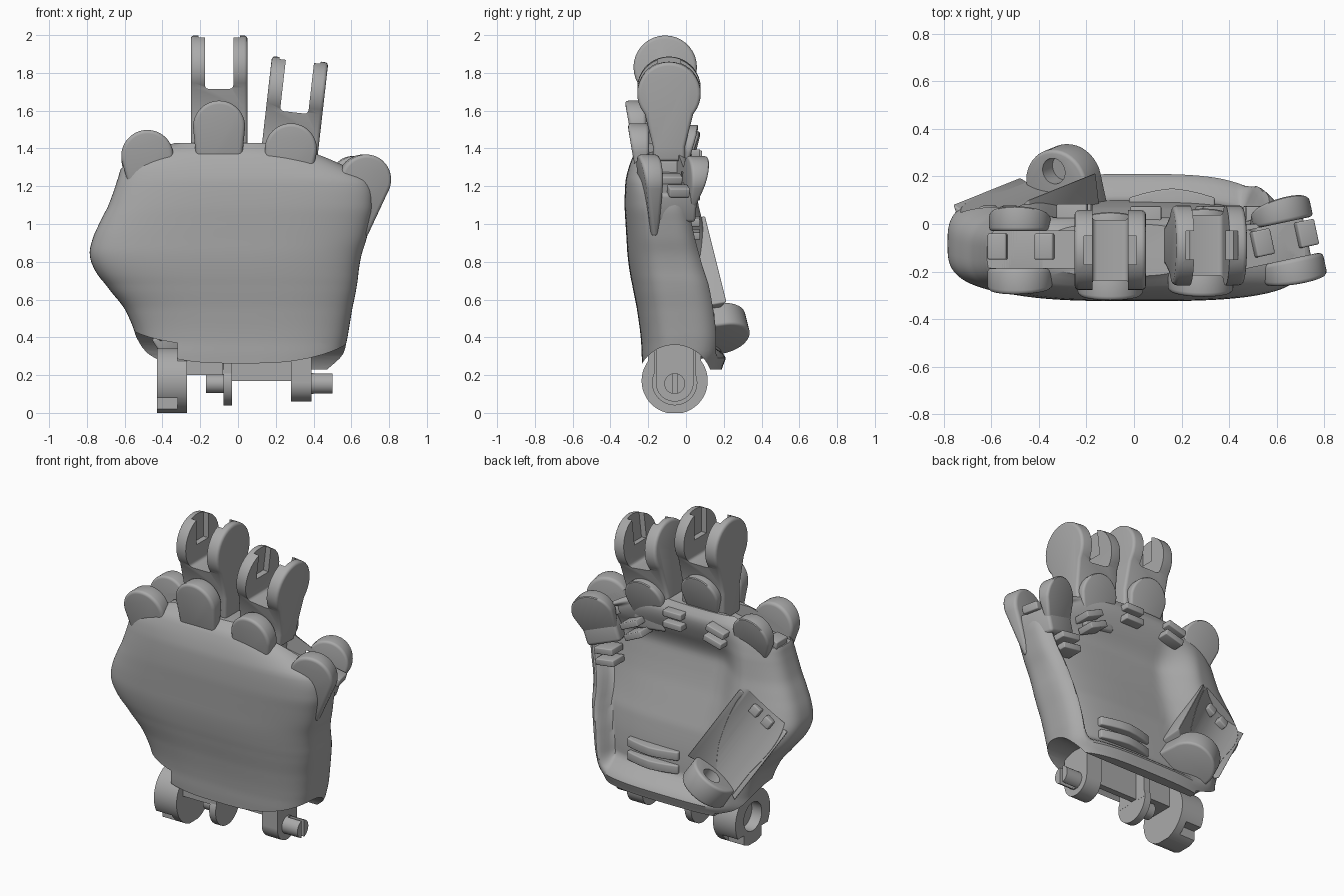
import bpy, bmesh, math
from mathutils import Matrix, Vector

cube = bpy.data.objects.get("Cube")
if cube:
    bpy.data.objects.remove(cube)

grey = bpy.data.materials.new("matte_grey")
grey.use_nodes = True
COLOUR = (0.4, 0.4, 0.4, 1)
grey.diffuse_color = COLOUR
grey.node_tree.nodes["Principled BSDF"].inputs["Base Color"].default_value = COLOUR
TURN = {"x": Matrix.Rotation(math.pi / 2, 4, "Y"), "z": Matrix()}


def finish(name, bm, matrix, bevel=0):
    bmesh.ops.recalc_face_normals(bm, faces=bm.faces)
    me = bpy.data.meshes.new(name)
    bm.to_mesh(me)
    bm.free()
    me.transform(matrix)
    me.materials.append(grey)
    ob = bpy.data.objects.new(name, me)
    bpy.context.collection.objects.link(ob)
    if bevel:
        mod = ob.modifiers.new("round", "BEVEL")
        mod.width, mod.segments, mod.limit_method = bevel, 3, "ANGLE"
        mod.angle_limit = math.radians(40)
    return ob


def box(name, lo, hi, matrix=Matrix(), bevel=0):
    bm = bmesh.new()
    bmesh.ops.create_cube(bm, size=1)
    lo, hi = Vector(lo), Vector(hi)
    bm.transform(Matrix.Translation((lo + hi) / 2) @ Matrix.Diagonal(hi - lo).to_4x4())
    return finish(name, bm, matrix, bevel)


def rod(name, axis, centre, radius, length, matrix=Matrix()):
    bm = bmesh.new()
    bmesh.ops.create_cone(bm, cap_ends=True, segments=48, radius1=radius,
                          radius2=radius, depth=length)
    bm.transform(Matrix.Translation(centre) @ TURN[axis])
    return finish(name, bm, matrix)


def loft(name, loops, matrix=Matrix(), bevel=0):
    bm = bmesh.new()
    rings = [[bm.verts.new(p) for p in loop] for loop in loops]
    for a, b in zip(rings, rings[1:]):
        for i in range(len(a)):
            j = (i + 1) % len(a)
            bm.faces.new((a[i], a[j], b[j], b[i]))
    bm.faces.new(rings[0])
    bm.faces.new(rings[-1])
    return finish(name, bm, matrix, bevel)


def bake(ob):
    bpy.context.view_layer.update()
    me = bpy.data.meshes.new_from_object(ob.evaluated_get(bpy.context.evaluated_depsgraph_get()))
    ob.modifiers.clear()
    ob.data = me


def cut(ob, cutters):
    for c in cutters:
        mod = ob.modifiers.new("cut", "BOOLEAN")
        mod.operation, mod.object, mod.solver = "DIFFERENCE", c, "EXACT"
        bake(ob)
        bpy.data.objects.remove(c)


def step(a, b, t):
    t = min(1, max(0, (t - a) / (b - a)))
    return t * t * (3 - 2 * t)


# Palm: rounded sections (z, left x, right x, front y, back y)
STATIONS = [(.23, -.5, .53, -.23, .19), (.31, -.53, .56, -.235, .22), (.4, -.54, .58, -.24, .23),
            (.55, -.6, .605, -.26, .22), (.68, -.7, .63, -.285, .2), (.76, -.76, .64, -.3, .175),
            (.84, -.785, .655, -.31, .15), (.92, -.77, .68, -.315, .125), (1.0, -.735, .7, -.32, .105),
            (1.1, -.685, .72, -.325, .085), (1.23, -.64, .7, -.32, .07),
            (1.31, -.61, .56, -.3, .05), (1.38, -.52, .41, -.27, .03), (1.43, -.36, .24, -.22, 0)]


def section(z):
    k = max(i for i in range(len(STATIONS) - 1) if STATIONS[i][0] <= z + 1e-6)
    p = [STATIONS[min(max(k + d, 0), len(STATIONS) - 1)] for d in (-1, 0, 1, 2)]
    t = (z - p[1][0]) / (p[2][0] - p[1][0])
    return [.5 * (2 * b + (c - a) * t + (2 * a - 5 * b + 4 * c - d) * t * t
                  + (3 * b - a - 3 * c + d) * t ** 3) for a, b, c, d in zip(*p)][1:]


def palm_loop(z, sides=160):
    xl, xr, yf, yb = section(z)
    loop = []
    for i in range(sides):
        c, s = math.cos(math.tau * i / sides), math.sin(math.tau * i / sides)
        x = (xl + xr) / 2 + (xr - xl) / 2 * math.copysign(abs(c) ** .65, c)
        y = (yf + yb) / 2 + (yb - yf) / 2 * math.copysign(abs(s) ** .6, s)
        if s > 0:  # hollow of the palm
            hollow = step(xr - .06, xr - .13, x) * step(-.45, -.2, x) * step(.28, .4, z)
            y -= .13 * hollow * step(1.4, 1.1, z)
        loop.append((x, y, z))
    return loop


COUNT = 60
palm = loft("palm", [palm_loop(.23 + 1.2 * i / COUNT) for i in range(COUNT + 1)])
cut(palm, [rod("wrist_cut", "x", (0, -.06, .16), .2, 2),
           rod("side_cut_a", "x", (-.72, -.06, .185), .245, .8),
           rod("side_cut_b", "x", (.795, -.06, .175), .24, .8)])

# Knuckles: front dome and rear bulb with a trench between them
KNUCKLES = [("index", -.48, 1.36, 0, -.02, -10), ("middle", -.1, 1.515, 0, -.045, 0),
            ("ring", .28, 1.395, 0, -.03, 7), ("little", .625, 1.23, 12, .015, 18)]
for name, x, z, yaw, y, lean in KNUCKLES:
    m = (Matrix.Translation((x, y, z)) @ Matrix.Rotation(math.radians(yaw), 4, "Z")
         @ Matrix.Rotation(math.radians(lean), 4, "Y"))
    # (inner y, outer y, slope of the outer face, radius, foot)
    for part, y0, y1, slope, r, foot in (("front_dome", -.165, -.255, -.18, .138, -.28),
                                         ("rear_bulb", -.01, .06, .3, .13, -.13)):
        arc = [(r * math.cos(math.pi * i / 24), r * math.sin(math.pi * i / 24)) for i in range(25)]
        side = arc + [(-r * .8, foot), (r * .8, foot)]
        loft(name + "_" + part, [[(p, y0, q) for p, q in side],
                                 [(p, y1 + slope * q, q) for p, q in side]], m, .025)
    box(name + "_knuckle_core", (-.11, -.2, -.2), (.11, .03, -.04), m, .02)
    if name in ("index", "little"):
        cut(palm, [box("trench", (-.3, -.165, -.04), (.3, -.01, .5), m)])
        for s in (-1, 1):
            box(name + "_trench_block", (s * .1 - .04, -.13, -.05), (s * .1 + .04, -.02, .0), m, .008)


# Finger links: neck and round fork with open snap pockets
def finger(name, x, y, z, lean, drop):
    m = Matrix.Translation((x, y, z)) @ Matrix.Rotation(math.radians(lean), 4, "Y")
    r = .168
    arc = [(r * math.cos(math.radians(a)), r * math.sin(math.radians(a))) for a in range(-40, 221, 10)]
    side = arc + [(-.1, -.22), (-.085, -.28), (-.085, drop), (.085, drop), (.085, -.28), (.1, -.22)]
    link = loft(name, [[(s, p, q) for p, q in side] for s in (-.15, .15)], m, .018)
    bake(link)
    cut(link, [box("slot", (-.075, -.3, -.115), (.075, .3, .3), m, .02),
               rod("pocket", "x", (0, 0, 0), .075, .22, m),
               box("pocket_mouth", (-.11, -.06, 0), (.11, .06, .3), m)])


finger("middle_finger_link", -.1, -.11, 1.83, 0, -.45)
finger("ring_finger_link", .31, -.09, 1.705, 6.5, -.36)

# Thumb cradle: channel lying diagonally, with an eared hinge at its foot
tm = (Matrix.Translation((-.46, 0.01, .71)) @ Matrix.Rotation(math.radians(-32), 4, "Y")
      @ Matrix.Rotation(math.radians(12), 4, "X"))
floor = [(-.19 + .38 * i / 16, .06 + .07 * (i / 8 - 1) ** 2 + .02 * i / 16) for i in range(17)]
cut(palm, [loft("channel_cut", [[(p, q, s) for p, q in floor + [(.19, .5), (-.19, .5)]]
                                for s in (-.29, .28)], tm)])
cradle = [(p, q - .002) for p, q in floor] + [(.19, -.08), (-.13, -.08)]
loft("thumb_cradle", [[(p, q, s) for p, q in cradle] for s in (-.3, .25)], tm, .008)
ear = [(.15 * math.cos(math.pi * i / 20), .1 + .15 * math.sin(math.pi * i / 20)) for i in range(21)]
ear += [(-.17, -.06), (.17, -.06)]
hinge = loft("thumb_ear", [[(p, q, s) for p, q in ear] for s in (-.41, -.27)], tm, .015)
bake(hinge)
cut(hinge, [rod("bore", "z", (0, .16, -.27), .055, .16, tm)])
for s in (-.05, .05):
    box("thumb_cord_guide", (s - .03, .04, .17), (s + .03, .11, .23), tm, .008)

# Cord guides under the knuckles
for x, y, z, turn in ((.53, .04, .98, 8), (.34, .04, 1.2, 25), (.05, .04, 1.34, 0), (-.25, .05, 1.32, -15)):
    gm = Matrix.Translation((x, y, z)) @ Matrix.Rotation(math.radians(turn), 4, "Y")
    for s in (-.035, .035):
        box("cord_guide", (-.065, -.08, s - .02), (.065, .035, s + .02), gm, .006)

# Strap loop in the heel of the palm
for z in (.42, .505):
    arc = [(.16 + x / 10, .15 - .016 * abs(x) ** 1.5) for x in (-1.8, -1.2, -.6, 0, .6, 1.2, 1.8)]
    band = arc + [(p, q - .1) for p, q in reversed(arc)]
    loft("strap_loop", [[(p, q, z + s) for p, q in band] for s in (-.028, .028)], bevel=.008)

# Wrist hinges
AXIS_Y = -.06
big = rod("wrist_lug_right", "x", (-.35, AXIS_Y, .17), .175, .16)
cut(big, [box("flat", (-.6, -.4, -.1), (0, .4, .0)),
          rod("recess", "x", (-.43, AXIS_Y, .17), .09, .14)]
    + [box("notch", (-.46, AXIS_Y + s - .03, z - .03), (-.32, AXIS_Y + s + .03, z + .03))
       for s, z in ((-.12, .05), (.12, .05), (0, .34))])
box("wrist_lug_right_root", (-.32, -.2, .15), (-.27, .08, .36))
rod("wrist_lug_left", "x", (.335, AXIS_Y, .16), .1, .11)
box("wrist_lug_left_root", (.28, -.16, .16), (.39, .04, .38))
rod("wrist_tab", "x", (-.055, AXIS_Y, .16), .12, .045)
box("wrist_tab_root", (-.078, -.17, .16), (-.032, .05, .38))
shaft = rod("wrist_pin_left", "x", (.44, AXIS_Y, .155), .055, .12)
cut(shaft, [box("split", (.4, AXIS_Y - .012, 0), (.6, AXIS_Y + .012, .4))])
rod("wrist_pin_right", "x", (-.12, AXIS_Y, .155), .05, .1)
box("wrist_bar", (-.04, -.06, .17), (.3, -.02, .37))
box("wrist_ledge", (-.27, -.17, .2), (-.08, .0, .37))

# Smooth shading with sharp edges kept
for ob in list(bpy.context.scene.objects):
    if ob.type == "MESH" and ob.data.materials and ob.data.materials[0] == grey:
        bpy.ops.object.select_all(action="DESELECT")
        ob.select_set(True)
        bpy.context.view_layer.objects.active = ob
        bake(ob)
        bpy.ops.object.shade_smooth_by_angle(angle=math.radians(35))
